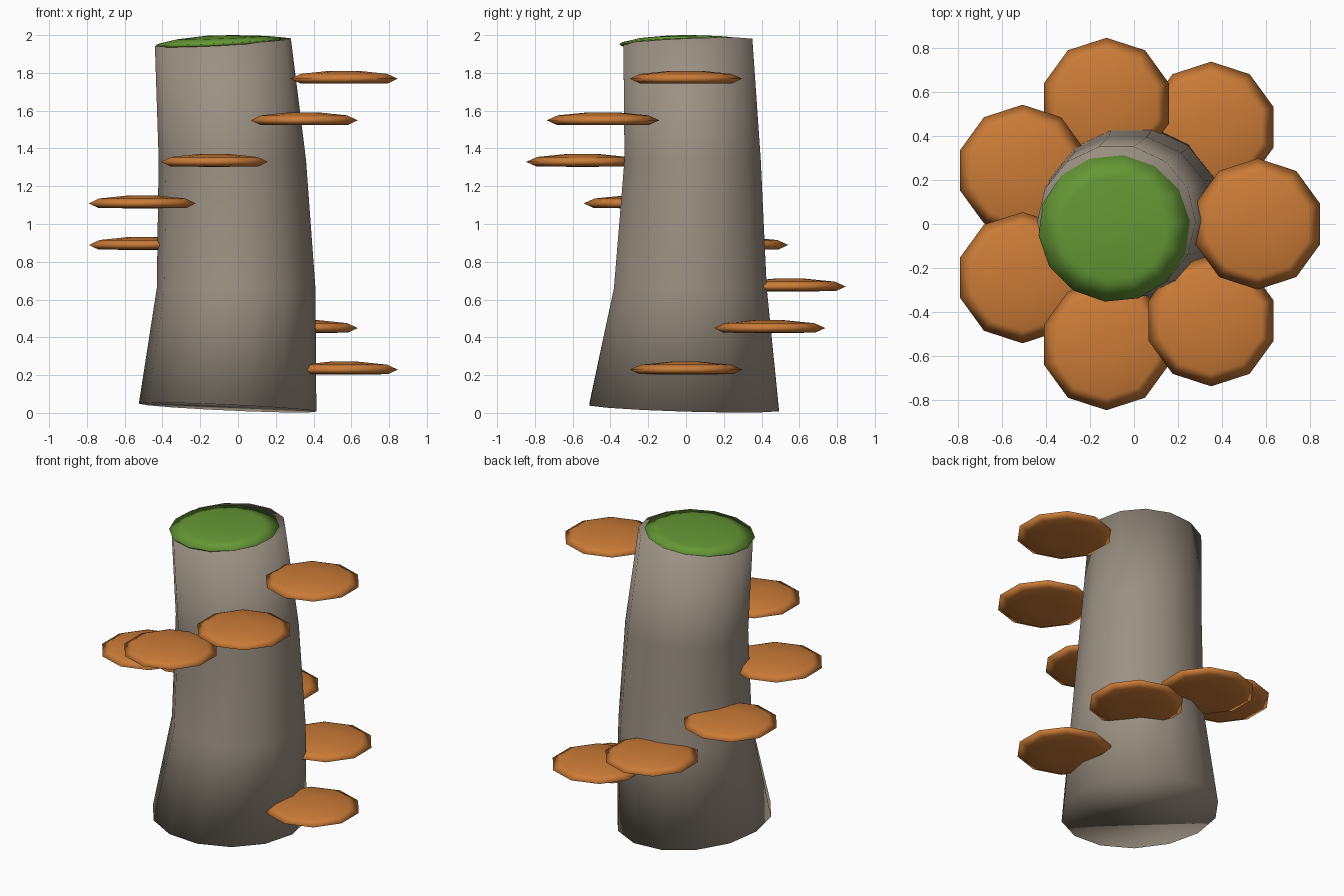
import bpy
import bmesh
from math import cos, sin, pi, radians
from mathutils import Vector

if "Cube" in bpy.data.objects:
    bpy.data.objects.remove(bpy.data.objects["Cube"], do_unlink=True)


def material(name, rgb):
    mat = bpy.data.materials.new(name)
    mat.use_nodes = True
    mat.diffuse_color = (*rgb, 1)
    mat.node_tree.nodes["Principled BSDF"].inputs["Base Color"].default_value = (*rgb, 1)
    return mat


bark = material("grey bark", (0.33, 0.28, 0.225))
moss = material("moss green", (0.13, 0.31, 0.035))
shelf_orange = material("fungus orange", (0.60, 0.20, 0.038))


def loft(name, rings, sides, phase, mat):
    """Skin rings of (centre, x radius, y radius, x slope, y slope); cap both ends."""
    bm = bmesh.new()
    loops = []
    for centre, rx, ry, sx, sy in rings:
        loop = []
        for i in range(sides):
            a = phase + 2 * pi * i / sides
            dx, dy = rx * cos(a), ry * sin(a)
            loop.append(bm.verts.new(Vector(centre) + Vector((dx, dy, sx * dx + sy * dy))))
        loops.append(loop)
    for low, high in zip(loops, loops[1:]):
        for i in range(sides):
            j = (i + 1) % sides
            bm.faces.new((low[i], low[j], high[j], high[i]))
    bm.faces.new(loops[0][::-1])
    bm.faces.new(loops[-1])
    for face in bm.faces:
        face.smooth = True
    mesh = bpy.data.meshes.new(name)
    bm.to_mesh(mesh)
    bm.free()
    mesh.materials.append(mat)
    obj = bpy.data.objects.new(name, mesh)
    bpy.context.collection.objects.link(obj)
    return obj


# Leaning trunk with a flared base and tilted ends
loft("trunk", [
    ((-0.055, -0.01, 0.028), 0.47, 0.515, -0.045, -0.03),
    ((-0.01, 0.023, 0.66), 0.42, 0.415, 0, 0),
    ((-0.03, 0.035, 1.34), 0.39, 0.37, 0, 0),
    ((-0.08, 0.01, 1.963), 0.36, 0.35, 0.055, 0.04),
], 14, 0, bark)

# Low moss dome on the tilted trunk top
loft("moss_cap", [
    ((-0.09, -0.02, 1.955), 0.335, 0.325, 0.05, 0.035),
    ((-0.09, -0.02, 1.968), 0.345, 0.335, 0.05, 0.035),
    ((-0.09, -0.02, 1.986), 0.24, 0.235, 0.04, 0.02),
    ((-0.09, -0.02, 1.998), 0.08, 0.08, 0.02, 0.01),
], 14, 0.1, moss)

# Shelf fungi climbing the trunk in one full spiral turn
profile = [(0.08, -0.032), (0.245, -0.03), (0.298, -0.006), (0.24, 0.02), (0.08, 0.036)]
for step in range(8):
    turn = 2 * pi * step / 7
    x, y, z = 0.562 * cos(turn), 0.562 * sin(turn), 0.235 + 0.22 * step
    loft("shelf_fungus_%d" % (step + 1),
         [((x, y, z + h), r, r, 0, 0) for r, h in profile],
         10, radians(18), shelf_orange)
